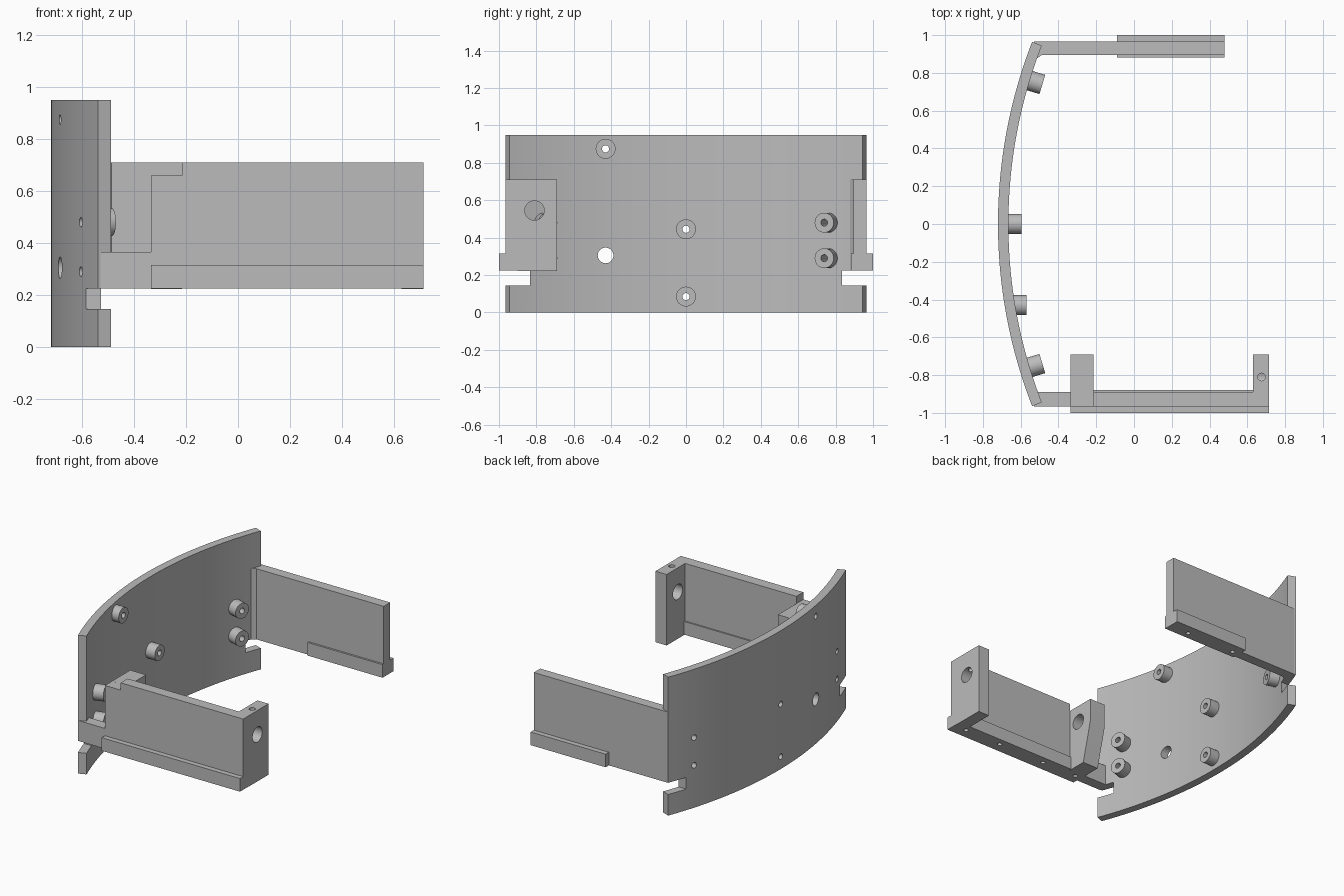
import bpy, bmesh
from math import sin, cos, radians, pi
from mathutils import Matrix, Vector

if "Cube" in bpy.data.objects:
    bpy.data.objects.remove(bpy.data.objects["Cube"])

# Single plain grey
grey = bpy.data.materials.new("plain_grey")
grey.use_nodes = True
grey.diffuse_color = (0.5, 0.5, 0.5, 1)
grey.node_tree.nodes["Principled BSDF"].inputs["Base Color"].default_value = (0.5, 0.5, 0.5, 1)


def finish(name, bm):
    bmesh.ops.recalc_face_normals(bm, faces=bm.faces)
    mesh = bpy.data.meshes.new(name)
    bm.to_mesh(mesh)
    bm.free()
    mesh.materials.append(grey)
    obj = bpy.data.objects.new(name, mesh)
    bpy.context.collection.objects.link(obj)
    return obj


def prism(name, points, axis, lo, hi):
    """Extrude a 2D outline along one axis."""
    place = {"x": lambda a, b, t: (t, a, b),
             "y": lambda a, b, t: (a, t, b),
             "z": lambda a, b, t: (a, b, t)}[axis]
    bm = bmesh.new()
    face = bm.faces.new([bm.verts.new(place(a, b, lo)) for a, b in points])
    ext = bmesh.ops.extrude_face_region(bm, geom=[face])
    verts = [v for v in ext["geom"] if isinstance(v, bmesh.types.BMVert)]
    bmesh.ops.translate(bm, verts=verts, vec=place(0, 0, hi - lo))
    return finish(name, bm)


def box(name, x, y, z):
    return prism(name, [(x[0], y[0]), (x[1], y[0]), (x[1], y[1]), (x[0], y[1])], "z", *z)


def rod(name, start, end, radius):
    """Cylinder between two points."""
    start, end = Vector(start), Vector(end)
    d = end - start
    bm = bmesh.new()
    bmesh.ops.create_cone(bm, cap_ends=True, segments=32, radius1=radius, radius2=radius,
                          depth=d.length,
                          matrix=Matrix.Translation((start + end) / 2)
                          @ d.to_track_quat("Z", "Y").to_matrix().to_4x4())
    return finish(name, bm)


def cut(targets, cutter):
    """Subtract a cutter from each target, then discard it."""
    for obj in targets:
        mod = obj.modifiers.new("cut", "BOOLEAN")
        mod.operation, mod.solver, mod.object = "DIFFERENCE", "EXACT", cutter
        bpy.context.view_layer.update()
        evaluated = obj.evaluated_get(bpy.context.evaluated_depsgraph_get())
        mesh = bpy.data.meshes.new_from_object(evaluated)
        obj.modifiers.clear()
        obj.data = mesh
    bpy.data.objects.remove(cutter)


# Curved back panel
CX, R_OUT, R_IN, SPAN = 1.946, 2.666, 2.611, radians(21.2)


def arc(radius, a):
    return (CX - radius * cos(a), radius * sin(a))


angles = [-SPAN + 2 * SPAN * i / 48 for i in range(49)]
outline = [arc(R_OUT, a) for a in angles] + [arc(R_IN, a) for a in reversed(angles)]
panel = prism("curved_panel", outline, "z", 0, 0.95)
for s in (-1, 1):
    cut([panel], box("notch_cutter", (-0.8, -0.3), sorted((s * 0.835, s * 1.1)), (0.145, 0.225)))
cut([panel], rod("opening_cutter", (-0.9, -0.43, 0.305), (-0.5, -0.43, 0.305), 0.042))

# Bosses with screw holes: (base point, direction, height)
tilt = radians(16.9)
bosses = []
for s in (-1, 1):
    for z in (0.48, 0.29):
        x, y = arc(R_IN, s * tilt)
        bosses.append(((x, y, z), (cos(tilt), -s * sin(tilt), 0)))
bosses += [((-0.665, 0, z), (1, 0, 0)) for z in (0.445, 0.085)]
bosses.append(((-0.638, -0.43, 0.875), (1, 0, 0)))
for i, (base, direction) in enumerate(bosses):
    base, direction = Vector(base), Vector(direction)
    boss = rod(f"boss_{i + 1}", base - direction * 0.02, base + direction * 0.07, 0.053)
    cut([boss, panel], rod("screw_cutter", base - direction * 0.2, base + direction * 0.2, 0.019))

# Back side arm with its rail
back_arm = box("back_arm", (-0.53, 0.48), (0.895, 0.965), (0.225, 0.71))
back_rail = box("back_rail", (-0.09, 0.48), (0.882, 1.0), (0.225, 0.315))
prism("back_arm_fillet", [(-0.52, 0.872), (-0.485, 0.897), (-0.52, 0.91)], "z", 0.225, 0.71)

# Front side arm: stepped wall, rail and two bearing blocks
wall_profile = [(-0.53, 0.225), (0.715, 0.225), (0.715, 0.71), (-0.215, 0.71),
                (-0.215, 0.66), (-0.335, 0.66), (-0.335, 0.365), (-0.53, 0.365)]
front_arm = prism("front_arm", wall_profile, "y", -0.965, -0.89)
front_rail = box("front_rail", (-0.335, 0.715), (-1.0, -0.88), (0.225, 0.315))
end_block = box("end_block", (0.63, 0.715), (-0.9, -0.69), (0.223, 0.71))
inner_block = prism("inner_block", [(-0.9, 0.223), (-0.76, 0.223), (-0.69, 0.5),
                                    (-0.69, 0.66), (-0.9, 0.66)], "x", -0.335, -0.215)

# Shaft bore through both blocks, and a set screw hole in the end block
cut([end_block, inner_block], rod("bore_cutter", (-0.4, -0.81, 0.545), (0.8, -0.81, 0.545), 0.052))
cut([end_block], rod("set_screw_cutter", (0.675, -0.81, 0.55), (0.675, -0.81, 0.8), 0.02))

# Mounting holes under the rails
for x in (0.62, 0.34, -0.02, -0.29):
    cut([front_arm, front_rail], rod("mount_cutter", (x, -0.93, 0.1), (x, -0.93, 0.3), 0.015))
for x in (0.33, -0.04):
    cut([back_arm, back_rail], rod("mount_cutter", (x, 0.93, 0.1), (x, 0.93, 0.3), 0.015))

# Smooth the curves, keep edges sharp
bpy.ops.object.select_all(action="DESELECT")
for obj in [panel, end_block, inner_block] + [o for o in bpy.data.objects if o.name.startswith("boss_")]:
    obj.select_set(True)
    bpy.context.view_layer.objects.active = obj
bpy.ops.object.shade_smooth_by_angle(angle=radians(30))
